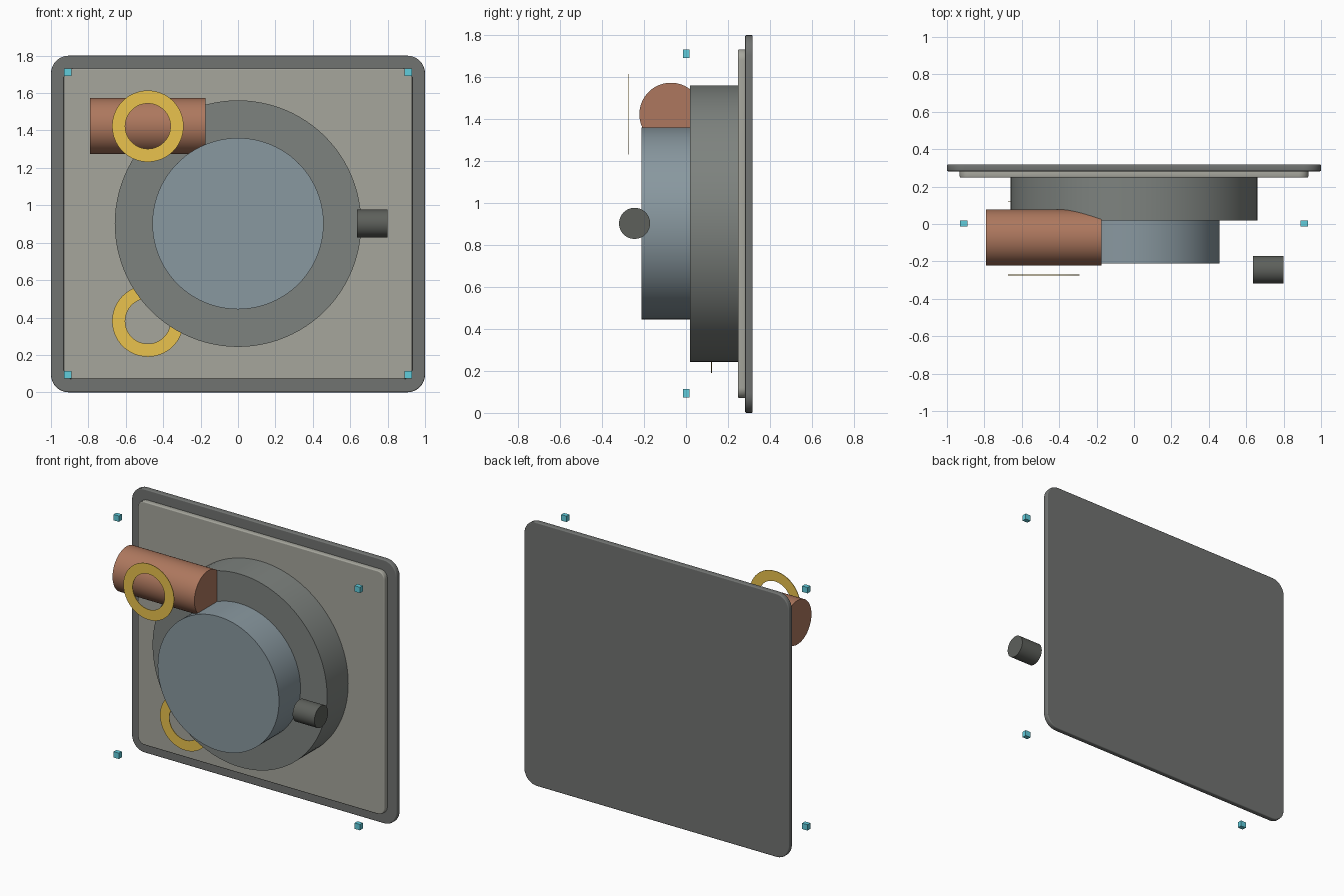
import bpy, bmesh, math
from mathutils import Matrix

if "Cube" in bpy.data.objects:
    bpy.data.objects.remove(bpy.data.objects["Cube"])


def finish(bm, name, color=None, smooth=True):
    bmesh.ops.recalc_face_normals(bm, faces=bm.faces)
    mesh = bpy.data.meshes.new(name)
    bm.to_mesh(mesh)
    bm.free()
    ob = bpy.data.objects.new(name, mesh)
    bpy.context.collection.objects.link(ob)
    if color:
        mat = bpy.data.materials.new(name + "_colour")
        mat.diffuse_color = (*color, 1)
        mat.use_nodes = True
        mat.node_tree.nodes["Principled BSDF"].inputs["Base Color"].default_value = mat.diffuse_color
        mesh.materials.append(mat)
    if smooth:
        bpy.context.view_layer.objects.active = ob
        ob.select_set(True)
        bpy.ops.object.shade_smooth_by_angle(angle=math.radians(35))
        ob.select_set(False)
        # big caps stay truly flat
        for p in mesh.polygons:
            if len(p.vertices) > 4:
                p.use_smooth = False
    return ob


def cylinder(name, center, radius, length, axis, color):
    bm = bmesh.new()
    turn = Matrix.Rotation(math.pi / 2, 4, 'X' if axis == 'Y' else 'Y')
    bmesh.ops.create_cone(bm, cap_ends=True, segments=96, radius1=radius,
                          radius2=radius, depth=length,
                          matrix=Matrix.Translation(center) @ turn)
    return finish(bm, name, color)


def plate(name, half_x, z0, z1, y0, y1, radius, edge, color):
    # rounded rectangle outline, extruded along y, with softened rims
    bm = bmesh.new()
    corners = [(half_x - radius, z1 - radius, 0), (radius - half_x, z1 - radius, 90),
               (radius - half_x, z0 + radius, 180), (half_x - radius, z0 + radius, 270)]
    verts = []
    for cx, cz, start in corners:
        for i in range(9):
            a = math.radians(start + 90 * i / 8)
            verts.append(bm.verts.new((cx + radius * math.cos(a), y0,
                                       cz + radius * math.sin(a))))
    face = bm.faces.new(verts)
    ext = bmesh.ops.extrude_face_region(bm, geom=[face])
    for v in ext["geom"]:
        if isinstance(v, bmesh.types.BMVert):
            v.co.y = y1
    rims = [e for e in bm.edges if abs(e.verts[0].co.y - e.verts[1].co.y) < 1e-6]
    bmesh.ops.bevel(bm, geom=rims, offset=edge, segments=3, profile=0.5, affect='EDGES')
    return finish(bm, name, color)


def flat_ring(name, center, outer, inner, thick, color):
    bm = bmesh.new()
    n = 64
    loops = []
    for r, y in ((outer, -thick / 2), (inner, -thick / 2), (inner, thick / 2), (outer, thick / 2)):
        loops.append([bm.verts.new((center[0] + r * math.cos(2 * math.pi * i / n),
                                    center[1] + y,
                                    center[2] + r * math.sin(2 * math.pi * i / n)))
                      for i in range(n)])
    for k in range(4):
        a, b = loops[k], loops[(k + 1) % 4]
        for i in range(n):
            j = (i + 1) % n
            bm.faces.new((a[i], a[j], b[j], b[i]))
    return finish(bm, name, color)


# Backing plates
plate("back_plate", 1.0, 0.0, 1.8, 0.282, 0.318, 0.095, 0.006, (0.165, 0.172, 0.166))
plate("front_panel", 0.932, 0.07, 1.732, 0.248, 0.284, 0.05, 0.006, (0.38, 0.38, 0.335))

# Stepped round housing
cylinder("housing_drum", (0, 0.135, 0.902), 0.659, 0.23, 'Y', (0.208, 0.226, 0.212))
cylinder("front_disc", (0, -0.095, 0.902), 0.458, 0.234, 'Y', (0.25, 0.315, 0.35))

# Side barrel and knob
cylinder("side_barrel", (-0.483, -0.072, 1.423), 0.15, 0.618, 'X', (0.42, 0.187, 0.112))
cylinder("side_knob", (0.718, -0.245, 0.903), 0.074, 0.164, 'X', (0.11, 0.117, 0.105))

# Gold rings
for name, y, z in (("upper_ring", -0.273, 1.423), ("lower_ring", 0.122, 0.381)):
    flat_ring(name, (-0.482, y, z), 0.191, 0.121, 0.004, (0.82, 0.54, 0.075))

# Corner studs
for sx, side in ((-1, "left"), (1, "right")):
    for z, level in ((0.093, "lower"), (1.712, "upper")):
        bm = bmesh.new()
        bmesh.ops.create_cube(bm, size=1, matrix=Matrix.Translation((0.91 * sx, 0.002, z))
                              @ Matrix.Diagonal((0.04, 0.031, 0.04, 1)))
        finish(bm, f"{level}_{side}_stud", (0.12, 0.61, 0.72), smooth=False)
